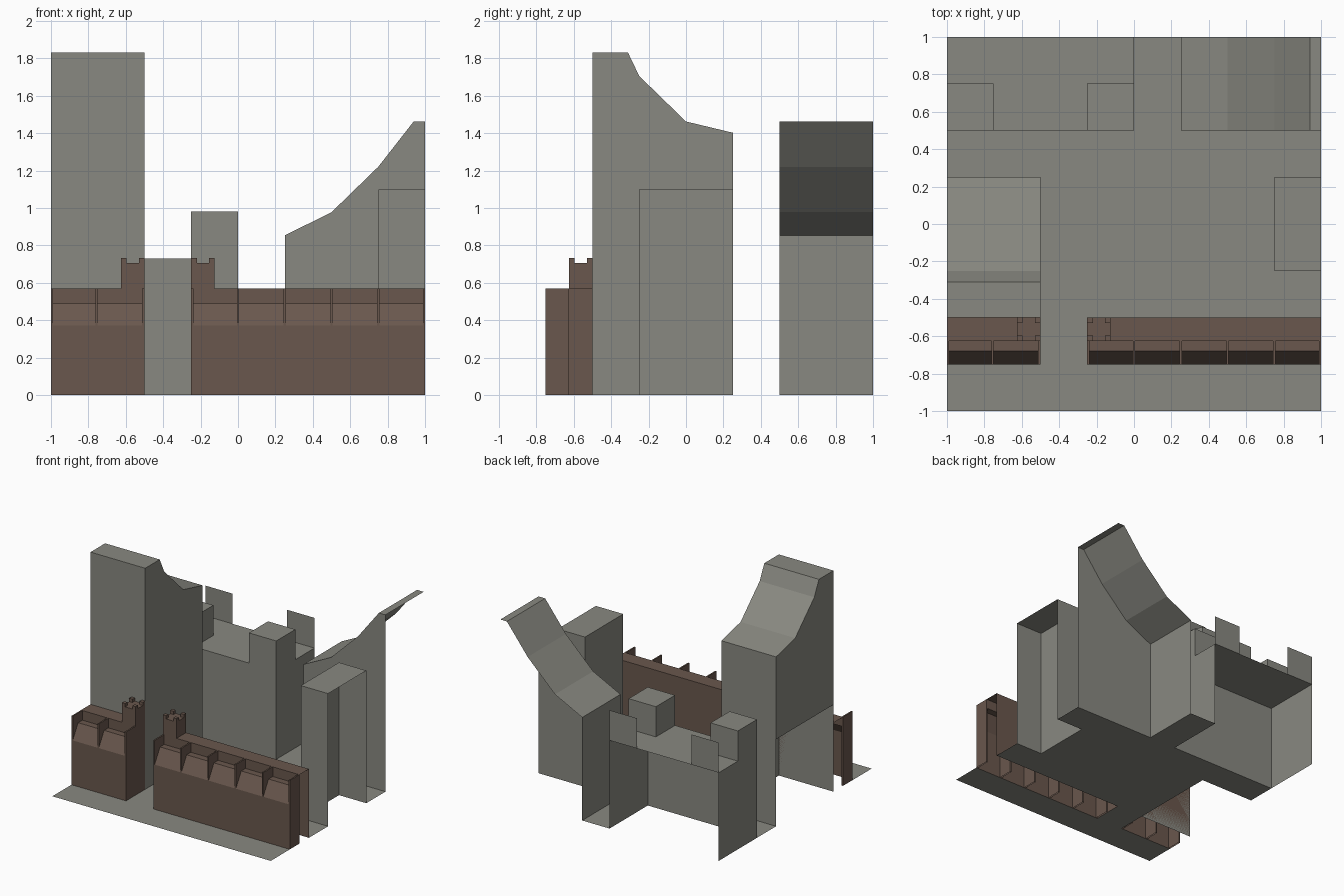
import bpy, bmesh

if "Cube" in bpy.data.objects:
    bpy.data.objects.remove(bpy.data.objects["Cube"])


def material(name, rgb):
    m = bpy.data.materials.new(name)
    m.diffuse_color = (*rgb, 1)
    m.use_nodes = True
    m.node_tree.nodes["Principled BSDF"].inputs["Base Color"].default_value = m.diffuse_color
    return m


GREY = material("concrete grey", (0.25, 0.25, 0.22))
BROWN = material("wall brown", (0.142, 0.096, 0.074))


def make(name, polys, mat, fix=True):
    """Object from polygons, welded at shared corners."""
    bm = bmesh.new()
    for p in polys:
        bm.faces.new([bm.verts.new(c) for c in p])
    bmesh.ops.remove_doubles(bm, verts=bm.verts[:], dist=1e-5)
    if fix:
        bmesh.ops.recalc_face_normals(bm, faces=bm.faces[:])
    me = bpy.data.meshes.new(name)
    bm.to_mesh(me)
    bm.free()
    me.materials.append(mat)
    ob = bpy.data.objects.new(name, me)
    bpy.context.collection.objects.link(ob)
    return ob


def prism(profile, axis, lo, hi, cap_lo=True, cap_hi=True, open_end=False):
    """Bottomless extrusion; the profile runs from ground to ground.
    open_end leaves out the last side."""
    def at(t, p):
        return (t, p[0], p[1]) if axis == 'x' else (p[0], t, p[1])
    pairs = list(zip(profile, profile[1:]))
    if open_end:
        pairs.pop()
    polys = [[at(lo, a), at(hi, a), at(hi, b), at(lo, b)] for a, b in pairs]
    for t, on in ((lo, cap_lo), (hi, cap_hi)):
        if on:
            polys.append([at(t, p) for p in profile])
    return polys


def box(x0, x1, y0, y1, z0, z1, **kw):
    return prism([(x0, z0), (x0, z1), (x1, z1), (x1, z0)], 'y', y0, y1, **kw)


# Ground: quarter-unit paving with holes under the buildings
holes = [(-1, -.5, -.5, .25), (.25, 1, .5, 1), (.75, 1, -.25, .25),
         (-1, 0, .5, 1), (-1, -.5, -.75, -.5), (-.25, 1, -.75, -.5)]
cells = []
for i in range(8):
    for j in range(8):
        x, y = -1 + i * .25, -1 + j * .25
        if not any(a < x + .125 < b and c < y + .125 < d for a, b, c, d in holes):
            cells.append([(x, y, 0), (x + .25, y, 0),
                          (x + .25, y + .25, 0), (x, y + .25, 0)])
make("ground", cells, GREY, fix=False)

# Tall tower with a swept roof; its outer side is open below the wall line
top = [(-.5, 1.83), (-.31, 1.83), (-.25, 1.705), (0, 1.462), (.25, 1.402)]
tower = prism([(-.5, 0)] + top + [(.25, 0)], 'x', -1, -.5, cap_lo=False)
outer = [(-1, y, z) for y, z in [(-.5, .72)] + top + [(.25, .72)]]
make("tall_tower", tower + [outer], GREY)

# Rear building with a ramped roof, open along the site boundary
ramp = [(.25, 0), (.25, .853), (.5, .977), (.75, 1.22), (.94, 1.463),
        (1, 1.463), (1, 0)]
make("ramped_building", prism(ramp, 'y', .5, 1, cap_hi=False, open_end=True), GREY)

# Side block, open on the boundary
make("side_block", box(.75, 1, -.25, .25, 0, 1.098, open_end=True), GREY)

# Rear hall with two raised boxes and two boundary parapet plates
make("rear_hall", box(-1, 0, .5, 1, 0, .73, cap_hi=False), GREY)
for side, x in (("left", -1), ("right", -.25)):
    make("roof_box_" + side, box(x, x + .25, .5, .75, .73, .98), GREY)
    make("parapet_plate_" + side, [[(x + .25, 1, .73), (x, 1, .73),
                                    (x, 1, .98), (x + .25, 1, .98)]], GREY, fix=False)

# Perimeter wall: sloped bays, divided by thin fins, and a gate turret each side
section = [(-.75, 0), (-.75, .37), (-.68, .49), (-.625, .49),
           (-.625, .57), (-.5, .57), (-.5, 0)]
T = .012
walls = (("left", -1, -.5, [-1, -.762, -.5 - T], -.625),
         ("right", -.25, 1, [-.25, -T / 2, .25 - T / 2, .5 - T / 2,
                             .75 - T / 2, 1 - T], -.25))
for side, x0, x1, fins, tx in walls:
    make("wall_" + side, prism(section, 'x', x0, x1, cap_lo=side == "right",
                               cap_hi=side == "left"), BROWN)
    for i, x in enumerate(fins):
        make(f"wall_fin_{side}_{i}", box(x, x + T, -.75, -.625, 0, .57), BROWN)
    make("gate_turret_" + side, box(tx, tx + .125, -.625, -.5, .57, .705), BROWN)
    for i, mx in enumerate((tx, tx + .095)):
        for j, my in enumerate((-.625, -.53)):
            make(f"merlon_{side}_{i}{j}",
                 box(mx, mx + .03, my, my + .03, .705, .732), BROWN)
